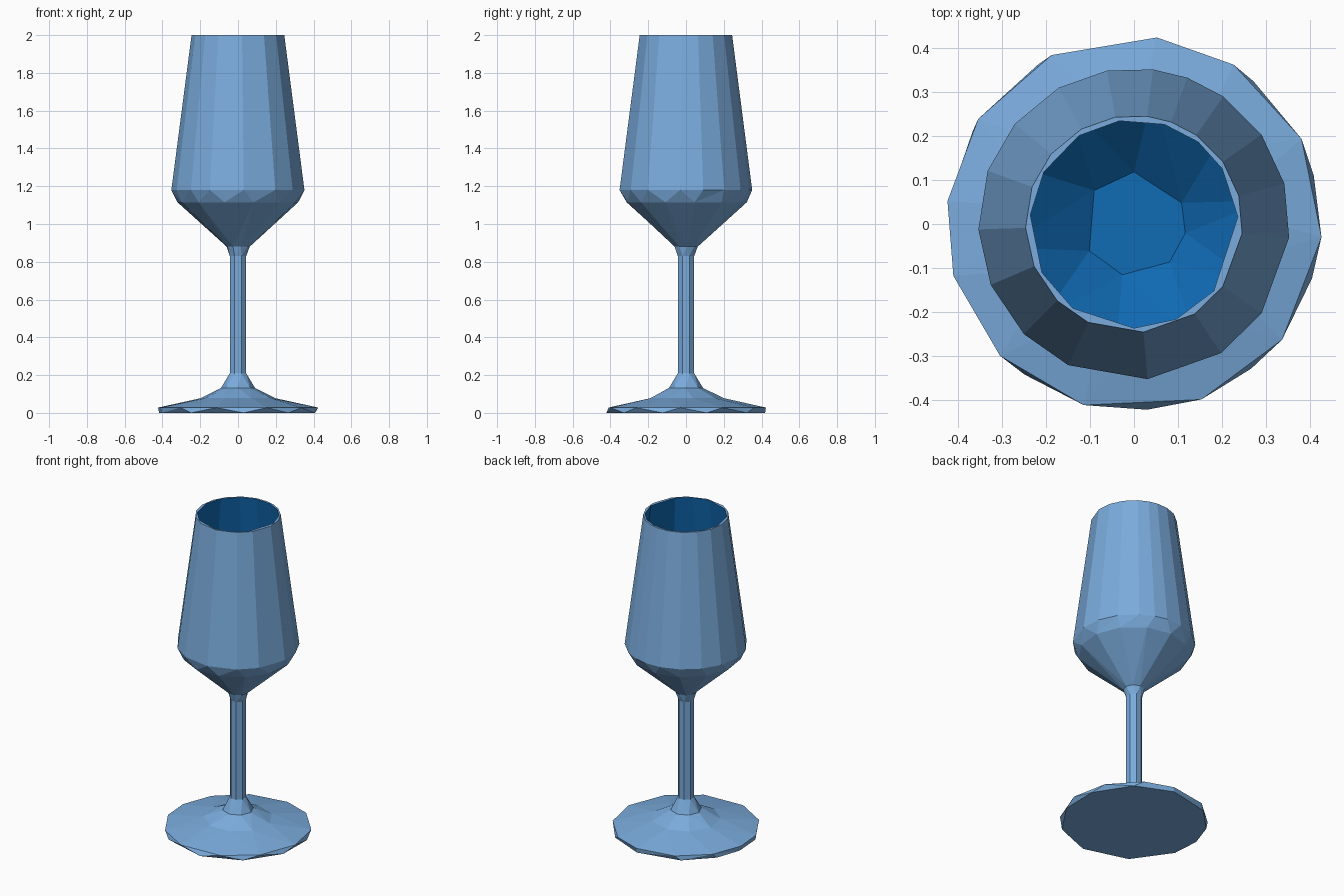
import bpy, bmesh, math

if "Cube" in bpy.data.objects:
    bpy.data.objects.remove(bpy.data.objects["Cube"])

def material(name, rgb):
    m = bpy.data.materials.new(name)
    m.diffuse_color = (*rgb, 1)
    m.use_nodes = True
    m.node_tree.nodes["Principled BSDF"].inputs["Base Color"].default_value = m.diffuse_color
    return m

outer_mat = material("pale blue glass", (0.195, 0.41, 0.72))
inner_mat = material("deep blue inside", (0.005, 0.145, 0.46))

def even(n, start=0.0):
    return [start + 360 * i / n for i in range(n)]

# facet angles of the foot, stem, bowl and inside
FOOT_LOW = [15, 50, 83, 121, 150, 172, 196, 234, 274, 309, 343]
FOOT = [27, 58, 83, 116, 146, 173, 196, 224.5, 254.5, 291, 322, 356]
STEM = even(8, 22.5)
BOWL = [15, 35, 55, 70, 83, 100, 119, 140, 160, 182, 203, 225, 245, 275, 304, 325, 355]
RIM = [4, 32, 52, 73, 98, 122, 150, 175, 208, 234, 270, 294, 320]
FLOOR = [24, 90, 140, 211, 257, 313, 350]

# rings from the foot underside, up the outside, over the rim and down inside
RINGS = [
    (0.422, 0.003, FOOT_LOW),
    (0.426, 0.028, FOOT),
    (0.20, 0.078, even(9, 10)),
    (0.09, 0.132, even(8, 0)),
    (0.047, 0.21, STEM),
    (0.047, 0.83, STEM),
    (0.062, 0.88, even(9, 5)),
    (0.322, 1.115, even(13, 8)),
    (0.353, 1.18, BOWL),
    (0.246, 2.0, BOWL),
    (0.236, 2.0, RIM),
    (0.342, 1.18, RIM),
    (0.305, 1.125, even(10, 10)),
    (0.118, 0.955, FLOOR),
]
RIM_BAND = 9

def stitch(bm, a, a_ang, b, b_ang, mat):
    """Join two rings with any vertex counts, always taking the nearer next angle."""
    m, n = len(a), len(b)
    nxt = lambda ang, k: ang[k % len(ang)] + 360 * (k // len(ang))
    i = j = 0
    while i < m or j < n:
        na, nb = nxt(a_ang, i + 1), nxt(b_ang, j + 1)
        p, q = a[i % m], b[j % n]
        if i < m and j < n and abs(na - nb) < 1e-6:
            verts = (p, a[(i + 1) % m], b[(j + 1) % n], q)
            i, j = i + 1, j + 1
        elif j >= n or (i < m and na < nb):
            verts = (p, a[(i + 1) % m], q)
            i += 1
        else:
            verts = (p, b[(j + 1) % n], q)
            j += 1
        bm.faces.new(verts).material_index = mat

bm = bmesh.new()
loops = []
for r, z, angles in RINGS:
    loops.append([bm.verts.new((r * math.cos(math.radians(t)),
                                r * math.sin(math.radians(t)), z)) for t in angles])
for k in range(len(RINGS) - 1):
    stitch(bm, loops[k], RINGS[k][2], loops[k + 1], RINGS[k + 1][2],
           1 if k > RIM_BAND else 0)

# flat underside and inside floor
bm.faces.new(loops[0][::-1]).material_index = 0
bm.faces.new(loops[-1]).material_index = 1
# set the foot down on the ground
for v in loops[0]:
    v.co.z = 0
bmesh.ops.recalc_face_normals(bm, faces=bm.faces[:])

mesh = bpy.data.meshes.new("wine_glass")
bm.to_mesh(mesh)
bm.free()
mesh.materials.append(outer_mat)
mesh.materials.append(inner_mat)
obj = bpy.data.objects.new("wine_glass", mesh)
bpy.context.collection.objects.link(obj)
